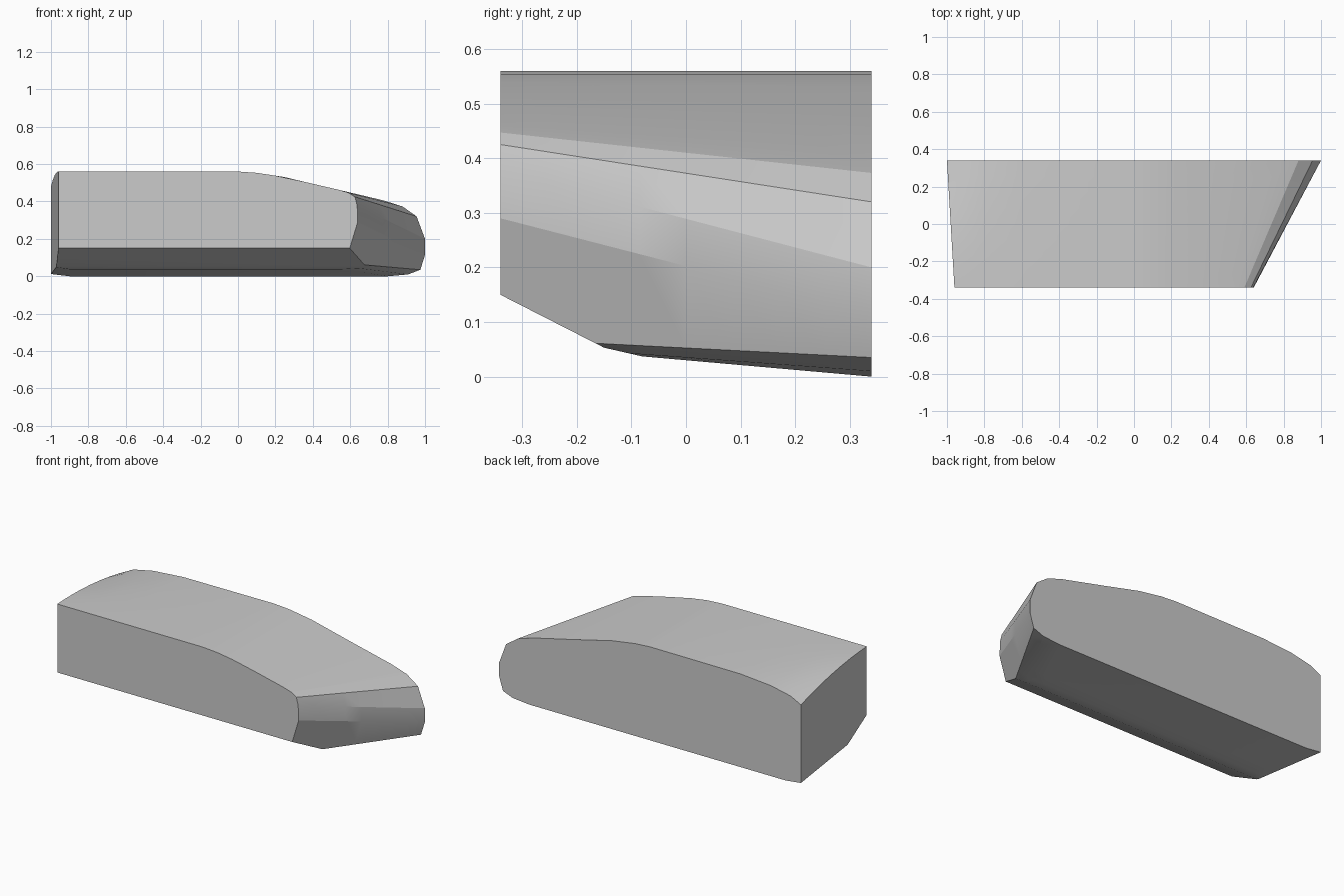
import bpy, bmesh, math
from mathutils import Vector

cube = bpy.data.objects.get("Cube")
if cube:
    bpy.data.objects.remove(cube, do_unlink=True)

HALF_DEPTH = 0.34
STEPS = 8

# Matching outline points: (front x, front z, back x, back z), clockwise from the top
OUTLINE = [
    (0.00, 0.56, 0.00, 0.56), (0.10, 0.553, 0.10, 0.553),
    (0.20, 0.538, 0.25, 0.53), (0.35, 0.506, 0.50, 0.47),
    (0.54, 0.462, 0.78, 0.405), (0.59, 0.447, 0.88, 0.373),
    (0.625, 0.425, 0.955, 0.32), (0.637, 0.378, 1.0, 0.20),
    (0.64, 0.29, 1.0, 0.115), (0.573, 0.07, 0.975, 0.035),
    (0.50, 0.06, 0.91, 0.01), (0.40, 0.06, 0.80, 0.0),
    (-0.90, 0.06, -0.90, 0.0), (-0.96, 0.065, -1.0, 0.012),
]
# Blunt end of the top: (front x, back x, drop at the back)
CORNER = [(-0.96, -1.0, 0.08), (-0.90, -0.93, 0.045),
          (-0.78, -0.80, 0.018), (-0.60, -0.60, 0.002)]

grey = bpy.data.materials.new("plain grey")
grey.use_nodes = True
grey.diffuse_color = (0.6, 0.6, 0.6, 1)
grey.node_tree.nodes["Principled BSDF"].inputs["Base Color"].default_value = (0.6, 0.6, 0.6, 1)


def section(bm, t):
    """Outline of the body at depth fraction t, from front to back."""
    y = HALF_DEPTH * (2 * t - 1)
    ring = [(a + (c - a) * t, y, b + (d - b) * t) for a, b, c, d in OUTLINE]
    ring += [(a + (b - a) * t, y, 0.56 - drop * t * t) for a, b, drop in CORNER]
    return [bm.verts.new(p) for p in ring]


def chamfer(bm, start, end):
    """Slice off the underside along a line given as two (y, z) points."""
    dy, dz = end[0] - start[0], end[1] - start[1]
    cut = bmesh.ops.bisect_plane(
        bm, geom=bm.verts[:] + bm.edges[:] + bm.faces[:], dist=1e-5,
        plane_co=Vector((0, *start)), plane_no=Vector((0, dz, -dy)), clear_outer=True)
    edges = [e for e in cut["geom_cut"] if isinstance(e, bmesh.types.BMEdge)]
    bmesh.ops.edgeloop_fill(bm, edges=edges)


# Lofted body with flat front and back
bm = bmesh.new()
rings = [section(bm, i / STEPS) for i in range(STEPS + 1)]
for near, far in zip(rings, rings[1:]):
    for i in range(len(near)):
        j = (i + 1) % len(near)
        bm.faces.new((near[i], near[j], far[j], far[i]))
bm.faces.new(rings[0])
bm.faces.new(rings[-1][::-1])

# Slanted lower front
chamfer(bm, (-0.34, 0.15), (-0.15, 0.053))
chamfer(bm, (-0.15, 0.053), (-0.08, 0.037))
bmesh.ops.recalc_face_normals(bm, faces=bm.faces[:])

mesh = bpy.data.meshes.new("body")
bm.to_mesh(mesh)
bm.free()
mesh.materials.append(grey)
body = bpy.data.objects.new("body", mesh)
bpy.context.collection.objects.link(body)
bpy.ops.object.select_all(action='DESELECT')
body.select_set(True)
bpy.context.view_layer.objects.active = body
bpy.ops.object.shade_smooth_by_angle(angle=math.radians(16))
